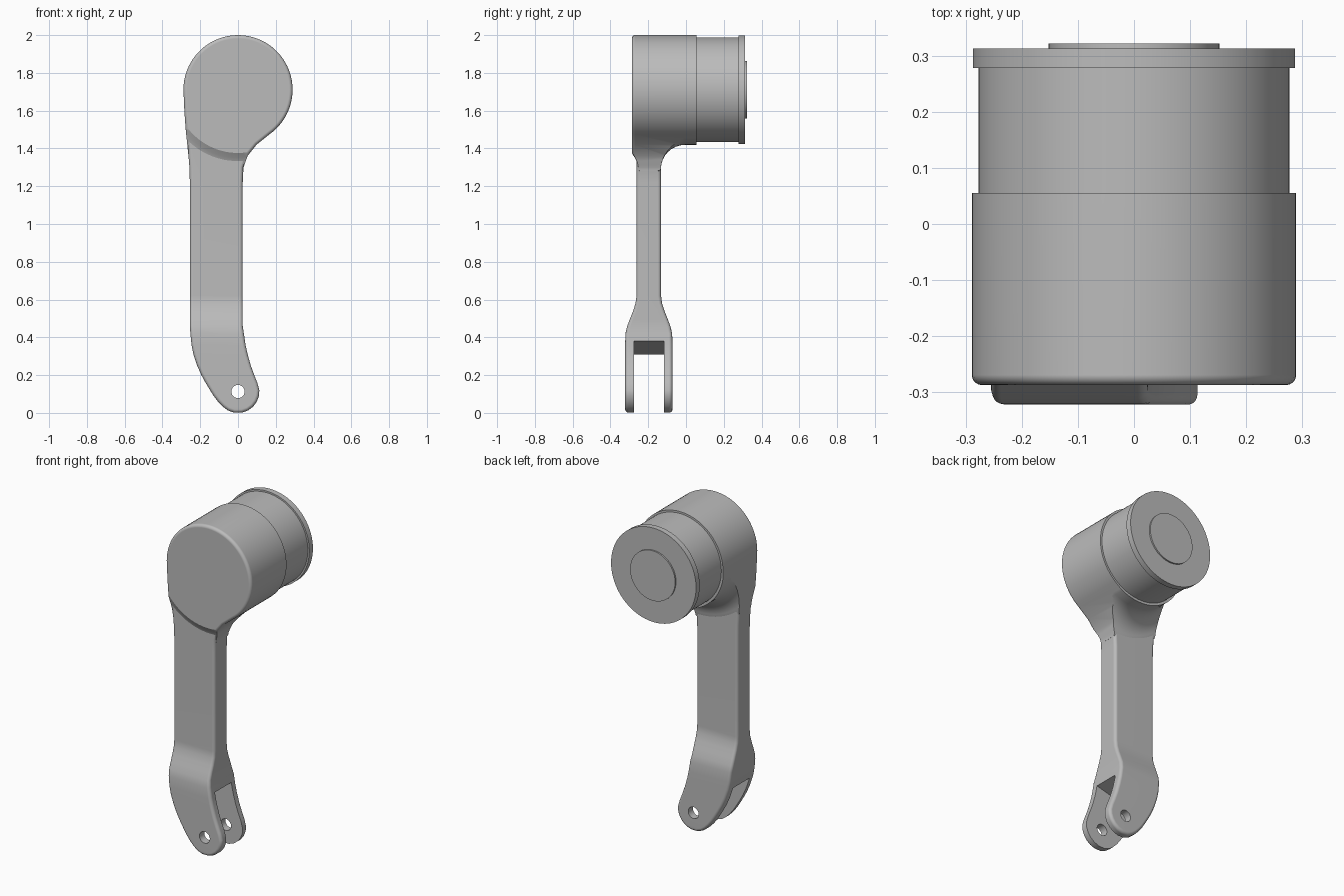
import bpy, bmesh, math
from mathutils import Vector

if "Cube" in bpy.data.objects:
    bpy.data.objects.remove(bpy.data.objects["Cube"], do_unlink=True)

HEAD_Z, HEAD_R = 1.711, 0.289
PIN_Z = 0.113
ARM_Y = -0.197

grey = bpy.data.materials.new("plain grey")
grey.use_nodes = True
grey.diffuse_color = (0.5, 0.5, 0.5, 1)
grey.node_tree.nodes["Principled BSDF"].inputs["Base Color"].default_value = (0.5, 0.5, 0.5, 1)


def finish(name, bm):
    bmesh.ops.recalc_face_normals(bm, faces=bm.faces)
    mesh = bpy.data.meshes.new(name)
    bm.to_mesh(mesh)
    bm.free()
    mesh.materials.append(grey)
    obj = bpy.data.objects.new(name, mesh)
    bpy.context.collection.objects.link(obj)
    return obj


def skin(bm, rings):
    for a, b in zip(rings, rings[1:]):
        n = len(a)
        for i in range(n):
            j = (i + 1) % n
            bm.faces.new((a[i], a[j], b[j], b[i]))


def prism(name, outline, levels, paired=False):
    """Clockwise (x, z) outline stacked along y; each level is (inset, y function of z)."""
    bm = bmesh.new()
    pts = [Vector(p) for p in outline]
    n = len(pts)
    rings = []
    for inset, depth in levels:
        ring = []
        for i, p in enumerate(pts):
            t = (pts((i + 1) % n) if callable(pts) else pts[(i + 1) % n]) - pts[i - 1]
            q = p + Vector((t.y, -t.x)).normalized() * inset
            ring.append(bm.verts.new((q.x, depth(q.y), q.y)))
        rings.append(ring)
    skin(bm, rings)
    for cap in (rings[0], rings[-1]):
        if paired:
            for i in range(n // 2 - 1):
                bm.faces.new((cap[i], cap[i + 1], cap[n - 2 - i], cap[n - 1 - i]))
        else:
            bm.faces.new(cap)
    return finish(name, bm)


def lathe(name, profile, zc, segments=96):
    """Revolve (radius, y) points around a y-axis at height zc."""
    bm = bmesh.new()
    rings = []
    for r, y in profile:
        angles = [math.tau * k / segments for k in range(segments)]
        rings.append([bm.verts.new((r * math.cos(a), y, zc + r * math.sin(a))) for a in angles])
    skin(bm, rings)
    bm.faces.new(rings[0])
    bm.faces.new(rings[-1])
    return finish(name, bm)


def boolean(obj, cutter, operation):
    mod = obj.modifiers.new(operation, 'BOOLEAN')
    mod.operation, mod.object, mod.solver = operation, cutter, 'EXACT'
    bpy.context.view_layer.objects.active = obj
    bpy.ops.object.modifier_apply(modifier=mod.name)
    bpy.data.objects.remove(cutter, do_unlink=True)


def round_steps(radius, steps=5):
    """(inset, drop) pairs going from the wall to the flat face."""
    for k in range(steps + 1):
        a = math.pi / 2 * k / steps
        yield radius * (1 - math.cos(a)), radius * (1 - math.sin(a))


# Arm: thin shank flaring into a thicker fork
def half_depth(z):
    t = min(max((0.62 - z) / 0.22, 0), 1)
    return 0.065 + 0.06 * t * t * (3 - 2 * t)


rows = [(0.001, -0.02, 0.02), (0.013, -0.053, 0.053), (0.033, -0.08, 0.08),
        (0.06, -0.106, 0.1), (0.09, -0.129, 0.111), (0.12, -0.148, 0.113),
        (0.16, -0.172, 0.102), (0.2, -0.194, 0.086), (0.25, -0.216, 0.068),
        (0.31, -0.236, 0.051), (0.36, -0.246, 0.04), (0.42, -0.252, 0.031)]
rows += [(z / 100, -0.255, 0.025) for z in (46, 50, 54, 58, 62, 92, 122)]
neck_rows = [(1.3, -0.257, 0.029), (1.36, -0.262, 0.05), (1.42, -0.268, 0.098)]
rows += neck_rows + [(1.5, -0.276, 0.1)]
outline = [(l, z) for z, l, r in rows] + [(r, z) for z, l, r in reversed(rows)]
steps = list(round_steps(0.018))
levels = [(d, lambda z, e=e: ARM_Y - half_depth(z) + e) for d, e in reversed(steps)]
levels += [(d, lambda z, e=e: ARM_Y + half_depth(z) - e) for d, e in steps]
arm = prism("arm", outline, levels, paired=True)

# Fork slot with a sloping roof, and the pin hole
slot = prism("slot_cutter", [(-0.4, -0.1), (-0.4, 0.268), (0.4, 0.474), (0.4, -0.1)],
             [(0, lambda z: -0.275), (0, lambda z: -0.117)])
boolean(arm, slot, 'DIFFERENCE')
boolean(arm, lathe("pin_cutter", [(0.035, -0.5), (0.035, 0.2)], PIN_Z, 48), 'DIFFERENCE')

# Head: rounded teardrop block trimmed by a turned flare that blends into the arm
outline = [(-0.2555, 1.24)] + [(l - 0.0005, z) for z, l, r in neck_rows]
outline += [(-0.277, 1.5), (-0.284, 1.6)]
outline += [(HEAD_R * math.cos(math.radians(a)), HEAD_Z + HEAD_R * math.sin(math.radians(a)))
            for a in range(180, -60, -5)]
outline += [(r + 0.0005, z) for z, l, r in reversed(neck_rows)] + [(0.0255, 1.24)]
levels = [(d, lambda z, e=e: -0.287 + e) for d, e in reversed(steps)]
levels.append((0, lambda z: 0.055))
head = prism("head", outline, levels)
flare = [(0.05, -0.302), (0.31, -0.302), (0.335, -0.287), (0.36, -0.271),
         (0.38, -0.261), (0.40, -0.254), (0.43, -0.25), (0.43, -0.14)]
for k in range(9):
    a = math.pi / 2 * k / 8
    flare.append((0.42 - 0.128 * math.sin(a), -0.005 - 0.128 * math.cos(a)))
flare += [(0.292, 0.1), (0.05, 0.1)]
boolean(head, lathe("flare_cutter", flare, HEAD_Z), 'INTERSECT')

# Turned barrel, end flange and raised end disc
barrel = lathe("barrel", [(0.277, 0.03), (0.277, 0.28)], HEAD_Z)
flange = lathe("flange", [(0.287, 0.278), (0.287, 0.313)], HEAD_Z)
disc = lathe("end_disc", [(0.152, 0.305), (0.152, 0.322)], HEAD_Z)

# Smooth shading with crisp edges
for obj in (arm, head, barrel, flange, disc):
    bpy.ops.object.select_all(action='DESELECT')
    obj.select_set(True)
    bpy.context.view_layer.objects.active = obj
    bpy.ops.object.shade_smooth_by_angle(angle=math.radians(32))
    obj.modifiers.new("flat_face_normals", 'WEIGHTED_NORMAL').keep_sharp = True
